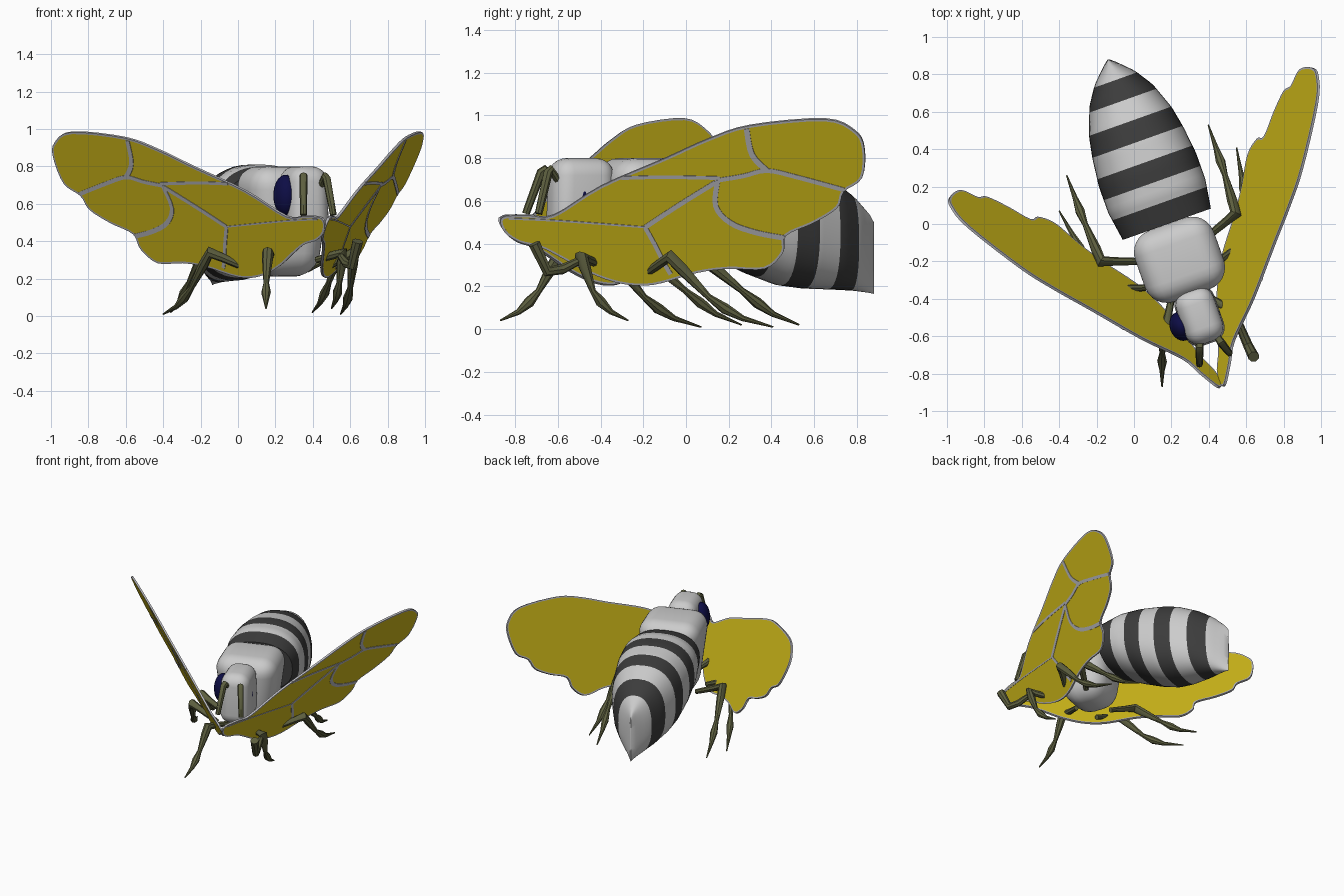
import bpy, bmesh, math
from mathutils import Matrix, Vector

cube = bpy.data.objects.get("Cube")
if cube:
    bpy.data.objects.remove(cube, do_unlink=True)


def material(name, r, g, b):
    m = bpy.data.materials.new(name)
    m.use_nodes = True
    m.diffuse_color = (r, g, b, 1)
    m.node_tree.nodes["Principled BSDF"].inputs["Base Color"].default_value = (r, g, b, 1)
    return m


PALE = material("pale grey", .6, .6, .6)
DARK = material("charcoal", .045, .045, .045)
AMBER = material("amber", .63, .49, .01)
VEIN = material("vein grey", .47, .47, .5)
OLIVE = material("olive", .11, .115, .05)
NAVY = material("navy", .004, .004, .06)

TURN = Matrix.Rotation(math.radians(19.6), 4, 'Z')   # the body is yawed
SIDE = TURN @ Vector((1, 0, 0))                      # across the body
MID = .15                                            # mirror plane along SIDE
BODY = .165                                          # body centre along SIDE


def mirrored(p):
    return p - 2 * (p.dot(SIDE) - MID) * SIDE


def finish(bm, name, mats, smooth=True):
    bmesh.ops.recalc_face_normals(bm, faces=bm.faces)
    me = bpy.data.meshes.new(name)
    bm.to_mesh(me)
    bm.free()
    for m in mats:
        me.materials.append(m)
    ob = bpy.data.objects.new(name, me)
    bpy.context.collection.objects.link(ob)
    if smooth:
        bpy.ops.object.select_all(action='DESELECT')
        ob.select_set(True)
        bpy.context.view_layer.objects.active = ob
        bpy.ops.object.shade_smooth_by_angle(angle=math.radians(40))


def rounded_box(name, centre, size, radius, top, bottom):
    """Soft box whose top and bottom can be drawn in."""
    bm = bmesh.new()
    bmesh.ops.create_cube(bm, size=1)
    for v in bm.verts:
        k = top if v.co.z > 0 else bottom
        v.co.x *= k
        v.co.y *= k
    bmesh.ops.scale(bm, vec=size, verts=bm.verts)
    bmesh.ops.bevel(bm, geom=bm.edges[:], offset=radius, segments=6,
                    profile=.5, affect='EDGES')
    bmesh.ops.translate(bm, vec=centre, verts=bm.verts)
    bm.transform(TURN)
    finish(bm, name, [PALE])


def tube(name, pts, radii):
    """Swept round limb with a radius at each point."""
    cu = bpy.data.curves.new(name, 'CURVE')
    cu.dimensions = '3D'
    cu.bevel_depth = 1
    cu.bevel_resolution = 2
    cu.use_fill_caps = True
    sp = cu.splines.new('POLY')
    sp.points.add(len(pts) - 1)
    for sp_pt, p, r in zip(sp.points, pts, radii):
        sp_pt.co = (*p, 1)
        sp_pt.radius = r
    tmp = bpy.data.objects.new(name + "_path", cu)
    bpy.context.collection.objects.link(tmp)
    dg = bpy.context.evaluated_depsgraph_get()
    me = bpy.data.meshes.new_from_object(tmp.evaluated_get(dg))
    bpy.data.objects.remove(tmp, do_unlink=True)
    bm = bmesh.new()
    bm.from_mesh(me)
    bpy.data.meshes.remove(me)
    finish(bm, name, [OLIVE])


def rounded(pts, closed, steps=4):
    """Catmull-Rom curve through the points."""
    n, out = len(pts), []
    pick = (lambda i: pts[i % n]) if closed else (lambda i: pts[min(max(i, 0), n - 1)])
    for i in range(n if closed else n - 1):
        a, b, c, d = (Vector(pick(i + k)) for k in (-1, 0, 1, 2))
        for s in range(steps):
            t = s / steps
            out.append(b + .5 * t * (c - a + t * (2*a - 5*b + 4*c - d + t * (3*b - a - 3*c + d))))
    return out if closed else out + [Vector(pts[-1])]


# Thorax, head and eyes
rounded_box("thorax", (BODY, -.262, .505), (.475, .43, .59), .125, 1, .72)
rounded_box("head", (BODY, -.58, .61), (.225, .32, .38), .08, .92, 1)
for name, x, z in (("right_eye", .055, .645), ("left_eye", .212, .62)):
    bm = bmesh.new()
    bmesh.ops.create_uvsphere(bm, u_segments=24, v_segments=16, radius=1)
    bmesh.ops.scale(bm, vec=(.062, .08, .11), verts=bm.verts)
    bmesh.ops.translate(bm, vec=(x, -.6, z), verts=bm.verts)
    bm.transform(TURN)
    finish(bm, name, [NAVY])

# Abdomen: position along the body, half width, top, bottom
RINGS = [(-.06, .25, .77, .41), (.1, .275, .81, .33), (.25, .275, .81, .26),
         (.4, .258, .79, .205), (.52, .235, .76, .19), (.67, .18, .69, .185),
         (.77, .115, .62, .18), (.85, .035, .54, .17), (.875, .004, .5, .165)]


def ring_at(v):
    for a, b in zip(RINGS, RINGS[1:]):
        if v <= b[0] + 1e-6:
            t = (v - a[0]) / (b[0] - a[0])
            return [p + t * (q - p) for p, q in zip(a, b)]


BANDS, PER, SEG = 8, 5, 40
first, last = RINGS[0][0], RINGS[-1][0]
bm = bmesh.new()
loops = []
for k in range(BANDS * PER + 1):
    v, w, top, low = ring_at(first + (last - first) * k / (BANDS * PER))
    loop = []
    for j in range(SEG):
        a = math.tau * j / SEG
        c, s = math.cos(a), math.sin(a)
        x = math.copysign(abs(c) ** .85, c) * w
        z = (top + low) / 2 + math.copysign(abs(s) ** .85, s) * (top - low) / 2
        loop.append(bm.verts.new((BODY + x, v, z)))
    loops.append(loop)
for k, (a, b) in enumerate(zip(loops, loops[1:])):
    for j in range(SEG):
        f = bm.faces.new((a[j], a[j - 1], b[j - 1], b[j]))
        f.material_index = 1 - (k // PER) % 2
bm.faces.new(loops[0]).material_index = 1
bm.faces.new(loops[-1])
bm.transform(TURN)
finish(bm, "striped_abdomen", [PALE, DARK])

# Wings: flat scalloped panels given by depth and height on a slanted plane
OUTLINE = [(-.86, .525), (-.74, .535), (-.62, .535), (-.4, .67), (-.1, .8), (.1, .89),
           (.3, .955), (.65, .985), (.79, .93), (.835, .85), (.825, .71), (.74, .645),
           (.71, .57), (.6, .5), (.47, .44), (.455, .36), (.37, .285), (.2, .285),
           (.05, .265), (-.15, .21), (-.3, .215), (-.45, .265), (-.58, .335),
           (-.68, .385), (-.78, .41), (-.85, .46)]
VEINS = [([(-.83, .52), (-.6, .51), (-.19, .48)], .004),
         ([(-.19, .48), (-.03, .585), (.14, .69)], .011),
         ([(-.19, .48), (-.14, .39), (-.1, .31), (-.07, .26)], .01),
         ([(-.3, .71), (-.1, .715), (.16, .71)], .008),
         ([(.15, .7), (.27, .72), (.38, .745), (.52, .715), (.74, .655)], .01),
         ([(.38, .745), (.31, .82), (.285, .94)], .013),
         ([(.15, .7), (.14, .58), (.21, .5), (.33, .455), (.46, .43)], .012)]
OUT = Vector((1, -.191, -.448)).normalized()
HALF = .007                                          # half the wing thickness


def wing_point(p, lift):
    y, z = p
    return Vector((.414 + .191 * y + .448 * z, y, z)) + OUT * lift


def vein(name, path, r, place):
    """Thin raised strip on the outer face of a wing."""
    bm = bmesh.new()
    pts = rounded(path, False)
    rows = []
    for i, p in enumerate(pts):
        d = (pts[min(i + 1, len(pts) - 1)] - pts[max(i - 1, 0)]).normalized()
        n = Vector((-d.y, d.x)) * r
        rows.append([bm.verts.new(place(wing_point(p + n * s, h))) for s, h in
                     ((-1, 0), (-1, HALF + .003), (1, HALF + .003), (1, 0))])
    for a, b in zip(rows, rows[1:]):
        for j in range(4):
            bm.faces.new((a[j - 1], a[j], b[j], b[j - 1]))
    bm.faces.new(rows[0])
    bm.faces.new(rows[-1])
    finish(bm, name, [VEIN], smooth=False)


for side in ("left", "right"):
    place = mirrored if side == "right" else (lambda p: p)
    edge = rounded(OUTLINE, True)
    bm = bmesh.new()
    sheets = [[bm.verts.new(place(wing_point(p, h))) for p in edge] for h in (-HALF, HALF)]
    panels = [bm.faces.new(sheet) for sheet in sheets]
    bm.normal_update()
    for panel in panels:
        rim = bmesh.ops.inset_region(bm, faces=[panel], thickness=.011,
                                     use_boundary=True, use_even_offset=True)
        for f in rim["faces"]:
            f.material_index = 1
    for i in range(len(edge)):
        f = bm.faces.new((sheets[0][i - 1], sheets[0][i], sheets[1][i], sheets[1][i - 1]))
        f.material_index = 1
    finish(bm, side + "_wing", [AMBER, VEIN], smooth=False)
    for i, (path, r) in enumerate(VEINS):
        vein(f"{side}_wing_vein_{i + 1}", path, r, place)


# Legs: hip, knee, ankle and foot, swelling at the joints
def leg(name, joints):
    hip, knee, ankle, foot = joints
    sag = Vector((0, 0, -.02))
    pts = [hip, hip.lerp(knee, .7), knee, knee.lerp(ankle, .3), ankle.lerp(knee, .1),
           ankle.lerp(foot, .2) + sag / 2, ankle.lerp(foot, .5) + sag, foot]
    tube(name, pts, [.018, .023, .032, .028, .015, .026, .014, .004])


PAIRS = {"rear": [(.05, -.2, .25), (-.175, -.2, .35), (-.27, .02, .16), (-.36, .26, .02)],
         "middle": [(.06, -.34, .25), (-.15, -.35, .34), (-.26, -.18, .13), (-.4, .07, .01)]}
for name, joints in PAIRS.items():
    joints = [Vector(j) for j in joints]
    leg(f"right_{name}_leg", joints)
    leg(f"left_{name}_leg", [mirrored(j) for j in joints])
leg("right_front_leg", [Vector(j) for j in
    ((.2, -.4, .3), (.16, -.6, .34), (.15, -.7, .16), (.15, -.87, .04))])
leg("left_front_leg", [Vector(j) for j in
    ((.42, -.4, .3), (.56, -.49, .34), (.54, -.43, .16), (.5, -.27, .04))])
tube("left_front_foreleg", [(.55, -.5, .32), (.58, -.58, .28), (.61, -.65, .27), (.64, -.71, .4)],
     [.018, .024, .026, .03])

# Bent antennae
for name, path in (("right_antenna", [(.355, -.58, .67), (.35, -.67, .755), (.35, -.75, .54)]),
                   ("left_antenna", [(.43, -.58, .67), (.47, -.64, .755), (.51, -.69, .54)])):
    a, b, c = (Vector(p) for p in path)
    tube(name, [a, b.lerp(a, .1), b.lerp(c, .1), c], [.017, .022, .022, .018])
